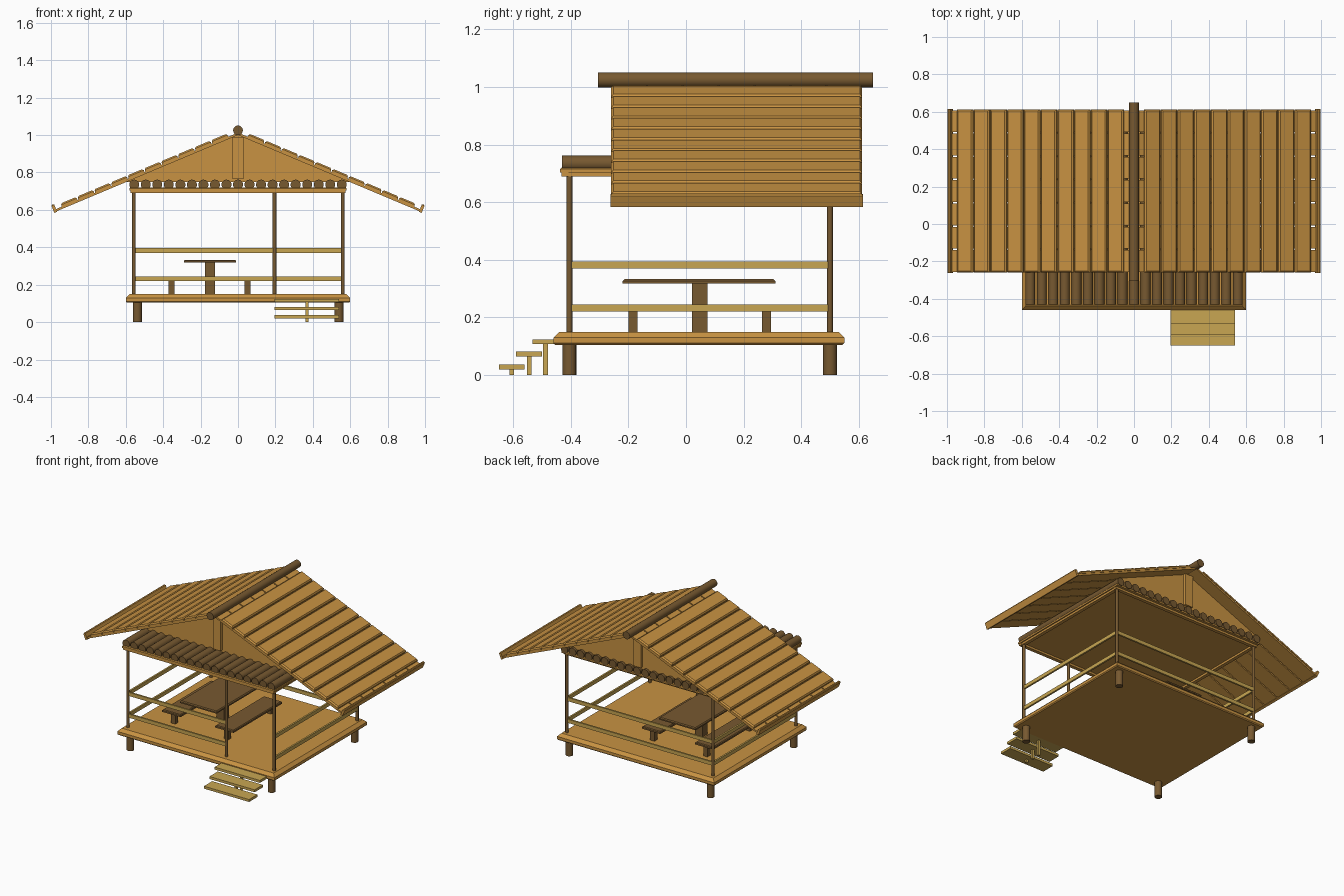
import bpy, bmesh, math
from mathutils import Vector

if "Cube" in bpy.data.objects:
    bpy.data.objects.remove(bpy.data.objects["Cube"])


def mat(name, c):
    m = bpy.data.materials.new(name)
    m.diffuse_color = (*c, 1)
    m.use_nodes = True
    m.node_tree.nodes["Principled BSDF"].inputs["Base Color"].default_value = m.diffuse_color
    return m


PLANK = mat("golden wood", (0.58, 0.29, 0.055))
DARK = mat("dark brown wood", (0.185, 0.10, 0.03))
PALE = mat("pale wood", (0.58, 0.38, 0.085))


def finish(name, bm, m):
    bmesh.ops.recalc_face_normals(bm, faces=bm.faces)
    me = bpy.data.meshes.new(name)
    bm.to_mesh(me)
    bm.free()
    me.materials.append(m)
    ob = bpy.data.objects.new(name, me)
    bpy.context.collection.objects.link(ob)
    return ob


def box(name, x, y, z, m, top=0.0, bottom=0.0, fn=None):
    """Box from ranges; top / bottom are chamfer sizes, fn maps the points."""
    bm = bmesh.new()
    levels = [(z[0], bottom)]
    if bottom:
        levels.append((z[0] + bottom, 0))
    if top:
        levels.append((z[1] - top, 0))
    levels.append((z[1], top))
    rings = []
    for h, i in levels:
        pts = [(x[0] + i, y[0] + i, h), (x[1] - i, y[0] + i, h),
               (x[1] - i, y[1] - i, h), (x[0] + i, y[1] - i, h)]
        rings.append([bm.verts.new(fn(p) if fn else p) for p in pts])
    for a, b in zip(rings, rings[1:]):
        for k in range(4):
            bm.faces.new((a[k], a[(k + 1) % 4], b[(k + 1) % 4], b[k]))
    bm.faces.new(rings[0])
    bm.faces.new(rings[-1])
    return finish(name, bm, m)


def rod(name, p0, p1, r, m, sides=16):
    p0, p1 = Vector(p0), Vector(p1)
    d = p1 - p0
    bm = bmesh.new()
    bmesh.ops.create_cone(bm, cap_ends=True, segments=sides,
                          radius1=r, radius2=r, depth=d.length)
    q = d.to_track_quat('Z', 'Y')
    for v in bm.verts:
        v.co = q @ v.co + (p0 + p1) / 2
    for f in bm.faces:
        f.smooth = len(f.verts) == 4
    for e in bm.edges:
        e.smooth = all(len(f.verts) == 4 for f in e.link_faces)
    return finish(name, bm, m)


# Deck, feet and posts
box("deck", (-0.6, 0.6), (-0.46, 0.55), (0.105, 0.15), PLANK, top=0.02, bottom=0.006)
for x in (-0.538, 0.54):
    for y in (-0.405, 0.5):
        rod("foot", (x, y, 0), (x, y, 0.11), 0.024, DARK)
for x, y in ((-0.557, -0.405), (0.56, -0.405), (0.195, -0.405), (-0.557, 0.5), (0.56, 0.5)):
    rod("post", (x, y, 0.14), (x, y, 0.71), 0.01, DARK, 12)

# Railings, open at the stairs
for z in ((0.22, 0.245), (0.37, 0.395)):
    box("front_rail", (-0.55, 0.195), (-0.411, -0.399), z, PALE)
    box("back_rail", (-0.55, 0.555), (0.494, 0.506), z, PALE)
    for x in (-0.557, 0.56):
        box("side_rail", (x - 0.006, x + 0.006), (-0.4, 0.495), z, PALE)

# Stairs
for y, z in ((-0.605, 0.037), (-0.545, 0.081), (-0.488, 0.124)):
    box("stair_tread", (0.195, 0.54), (y - 0.045, y + 0.045), (z - 0.017, z), PALE)
    box("stair_support", (0.361, 0.377), (y - 0.008, y + 0.008), (0, z - 0.017), PALE)

# Table and benches
box("table_top", (-0.29, -0.01), (-0.22, 0.31), (0.318, 0.333), DARK, top=0.006)
box("table_leg", (-0.177, -0.122), (0.02, 0.075), (0.148, 0.32), DARK)
for x in (-0.355, 0.05):
    box("bench_seat", (x - 0.07, x + 0.07), (-0.22, 0.31), (0.22, 0.236), DARK, top=0.005)
    for y in (-0.184, 0.28):
        box("bench_leg", (x - 0.016, x + 0.016), (y - 0.016, y + 0.016), (0.148, 0.222), DARK)

# Ceiling board, frame beams and log layer
box("ceiling", (-0.58, 0.58), (-0.437, 0.53), (0.704, 0.72), PLANK, top=0.005)
for y in (-0.42, 0.5):
    box("cross_beam", (-0.575, 0.575), (y - 0.012, y + 0.012), (0.69, 0.706), PLANK)
for x in (-0.56, 0.56):
    box("side_beam", (x - 0.012, x + 0.012), (-0.42, 0.5), (0.69, 0.706), PLANK)
for i in range(19):
    x = -0.555 + i * 1.11 / 18
    rod("ceiling_log", (x, -0.43, 0.735), (x, 0.535, 0.735), 0.027, DARK, 14)

# Gable panels with king posts
for y, out in ((-0.205, -1), (0.51, 1)):
    bm = bmesh.new()
    rings = [[bm.verts.new(p) for p in ((-0.6, yy, 0.75), (0.6, yy, 0.75), (0, yy, 1.003))]
             for yy in (y - 0.008, y + 0.008)]
    for k in range(3):
        a, b = rings
        bm.faces.new((a[k], a[(k + 1) % 3], b[(k + 1) % 3], b[k]))
    for r in rings:
        bm.faces.new(r)
    finish("gable_panel", bm, PLANK)
    yc = y + out * 0.014
    box("king_post", (-0.03, 0.03), (yc - 0.012, yc + 0.012), (0.765, 0.988), PLANK)

# Roof: boards down the slope, planks across them, edge lip
ANG = math.atan(0.42)
C, S = math.cos(ANG), math.sin(ANG)
Y0, Y1 = -0.26, 0.612
for side in (-1, 1):
    def slope(p, side=side):
        s, y, n = p
        return (side * (s * C + n * S), y, 1.0 - s * S + n * C)
    w = (Y1 - Y0) / 7
    for i in range(7):
        box("roof_board", (0, 1.062), (Y0 + i * w + 0.004, Y0 + (i + 1) * w - 0.004),
            (0, 0.012), PLANK, fn=slope)
    step = (0.94 - 0.045) / C / 10
    for i in range(10):
        s = 0.045 / C + i * step
        box("roof_plank", (s + 0.003, s + step - 0.003), (Y0, Y1), (0.012, 0.03),
            PLANK, top=0.008, fn=slope)
    box("roof_edge_lip", (1.05, 1.066), (Y0 - 0.003, Y1 + 0.003), (-0.004, 0.042),
        PLANK, top=0.005, fn=slope)
rod("ridge_log", (0, -0.305, 1.025), (0, 0.65, 1.025), 0.026, DARK, 20)
